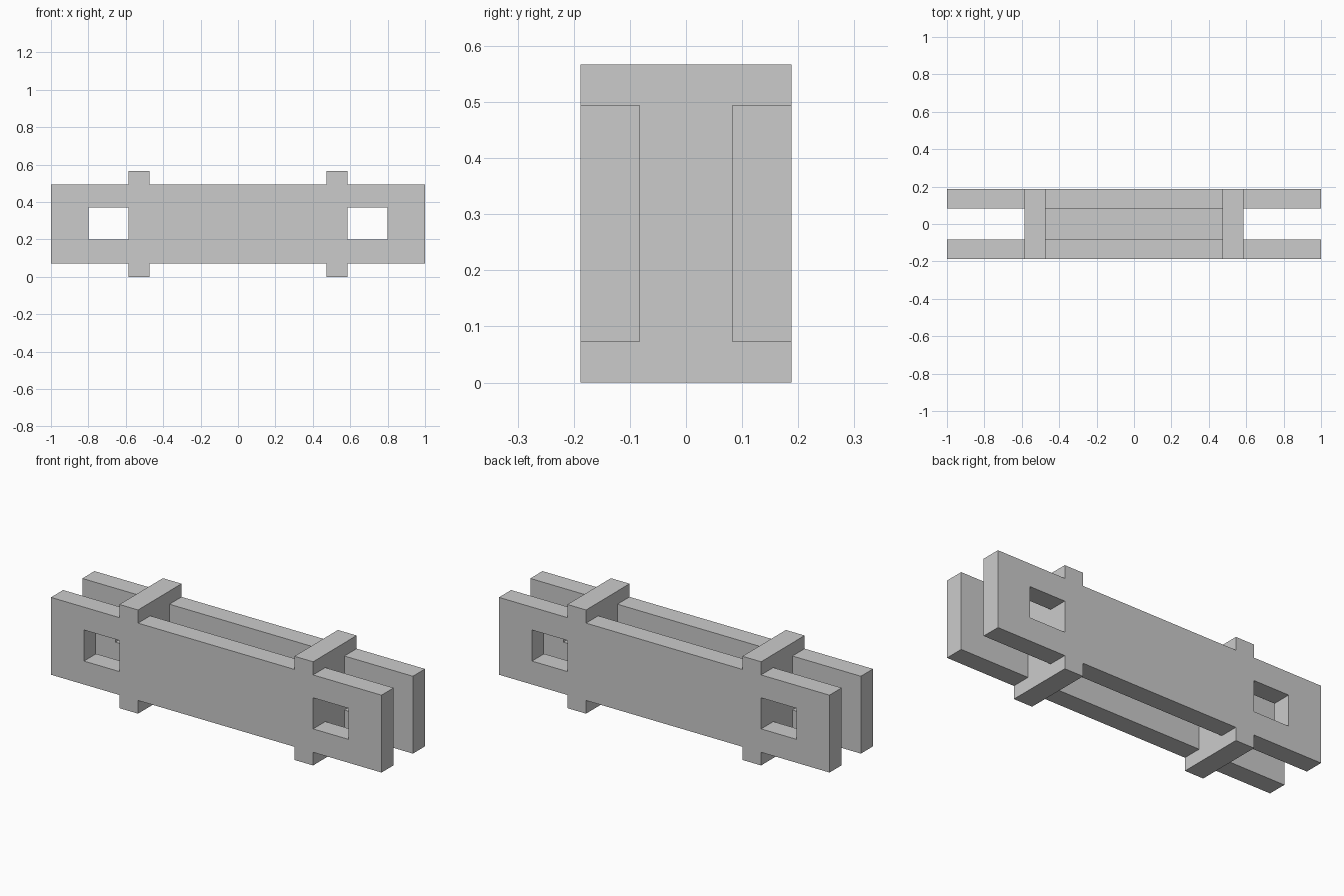
import bpy, bmesh

if "Cube" in bpy.data.objects:
    bpy.data.objects.remove(bpy.data.objects["Cube"])

HALF_Y, GAP_Y = 0.188, 0.083       # outer and inner faces of the side plates
BAR_IN, BAR_OUT = 0.473, 0.586     # crossbar limits in x
Z_TOP, P_LO, P_HI = 0.567, 0.072, 0.495
SLAB_LO, SLAB_HI = 0.20, 0.37      # height of windows and hidden centre web


def new_object(name, bm):
    bmesh.ops.recalc_face_normals(bm, faces=bm.faces[:])
    mesh = bpy.data.meshes.new(name)
    bm.to_mesh(mesh)
    bm.free()
    ob = bpy.data.objects.new(name, mesh)
    bpy.context.collection.objects.link(ob)
    return ob


def cut(target, x, y, z):
    """Subtract a box given as (min, max) on each axis."""
    bm = bmesh.new()
    bmesh.ops.create_cube(bm, size=1)
    for v in bm.verts:
        v.co = [lim[c > 0] for lim, c in zip((x, y, z), v.co)]
    cutter = new_object("cutter", bm)
    cutter.hide_render = True
    mod = target.modifiers.new("cut", 'BOOLEAN')
    mod.operation, mod.solver, mod.object = 'DIFFERENCE', 'EXACT', cutter
    bpy.context.view_layer.objects.active = target
    bpy.ops.object.modifier_apply(modifier=mod.name)
    bpy.data.objects.remove(cutter)


# Front silhouette: long plate with crossbar ends standing proud above and below
right_top = [(BAR_IN, P_HI), (BAR_IN, Z_TOP), (BAR_OUT, Z_TOP), (BAR_OUT, P_HI), (1, P_HI)]
right = right_top + [(x, Z_TOP - z) for x, z in reversed(right_top)]
outline = right + [(-x, z) for x, z in reversed(right)]
bm = bmesh.new()
face = bm.faces.new([bm.verts.new((x, -HALF_Y, z)) for x, z in outline])
ext = bmesh.ops.extrude_face_region(bm, geom=[face])
for v in ext["geom"]:
    if isinstance(v, bmesh.types.BMVert):
        v.co.y = HALF_Y
frame = new_object("twin_plate_frame", bm)

# Channels between the plates, above and below the centre web
cut(frame, (-BAR_IN, BAR_IN), (-GAP_Y, GAP_Y), (SLAB_HI, 1))
cut(frame, (-BAR_IN, BAR_IN), (-GAP_Y, GAP_Y), (-1, SLAB_LO))

# Open slots at both ends and the windows beside the crossbars
for s in (-1, 1):
    cut(frame, sorted((s * BAR_OUT, s * 1.2)), (-GAP_Y, GAP_Y), (-1, 1))
    cut(frame, sorted((s * BAR_OUT, s * 0.80)), (-1, 1), (SLAB_LO, SLAB_HI))
